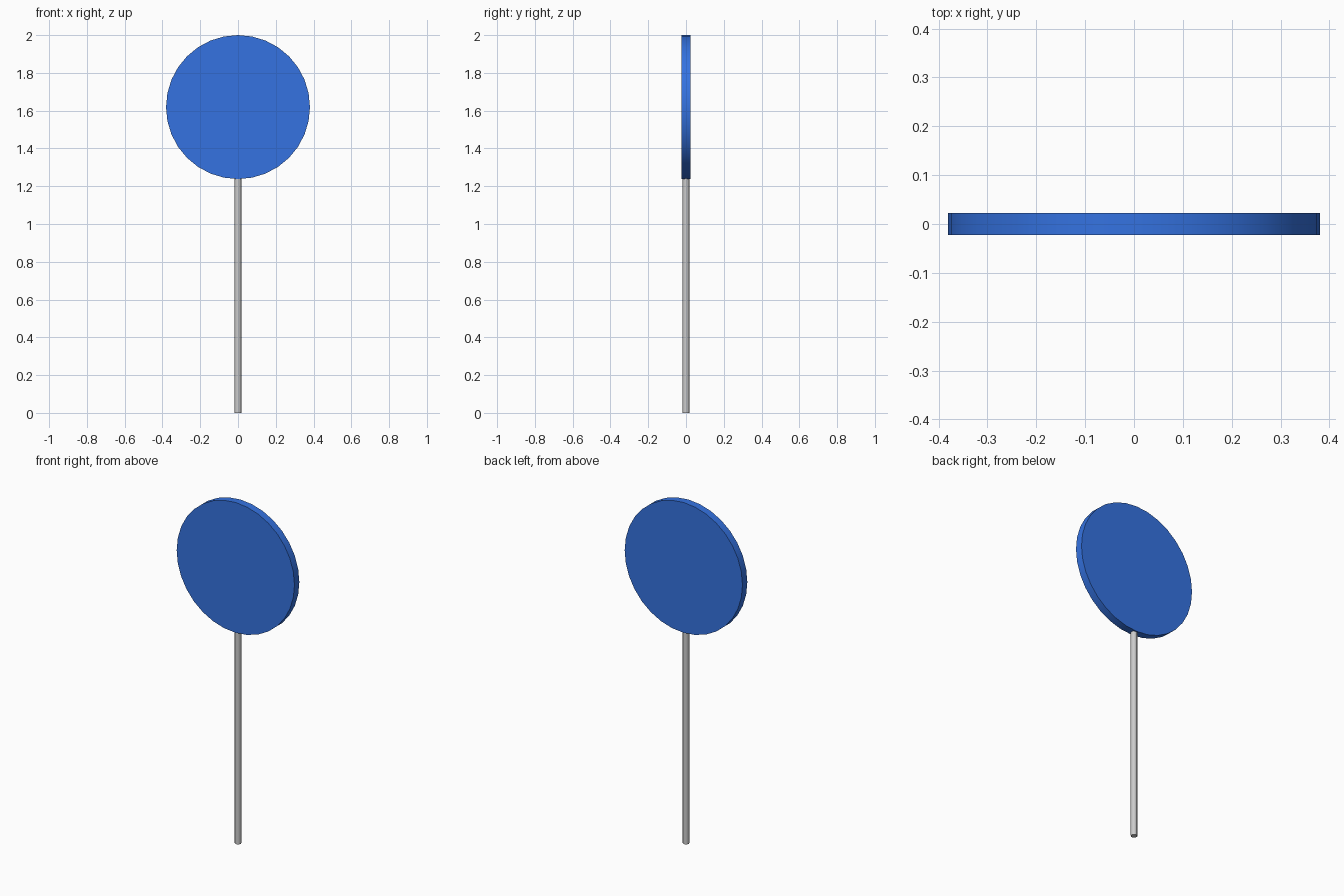
import bpy
import math

if "Cube" in bpy.data.objects:
    bpy.data.objects.remove(bpy.data.objects["Cube"])


def cylinder(name, radius, depth, centre, sides, rotation=(0, 0, 0)):
    bpy.ops.mesh.primitive_cylinder_add(vertices=sides, radius=radius, depth=depth,
                                        location=centre, rotation=rotation)
    obj = bpy.context.object
    obj.name = name
    bpy.ops.object.transform_apply(location=False, rotation=True, scale=True)
    bpy.ops.object.shade_smooth_by_angle(angle=math.radians(35))
    return obj


# Sign post, ending just inside the lower rim of the disc
post_top = 1.245
cylinder("post", 0.0175, post_top, (0, 0, post_top / 2), 12)

# Round sign plate facing front and back
plate = cylinder("sign_plate", 0.381, 0.045, (0, 0, 1.619), 32, (math.radians(90), 0, 0))
blue = bpy.data.materials.new("blue")
blue.diffuse_color = (0.035, 0.17, 0.75, 1)
blue.use_nodes = True
blue.node_tree.nodes["Principled BSDF"].inputs["Base Color"].default_value = blue.diffuse_color
plate.data.materials.append(blue)
